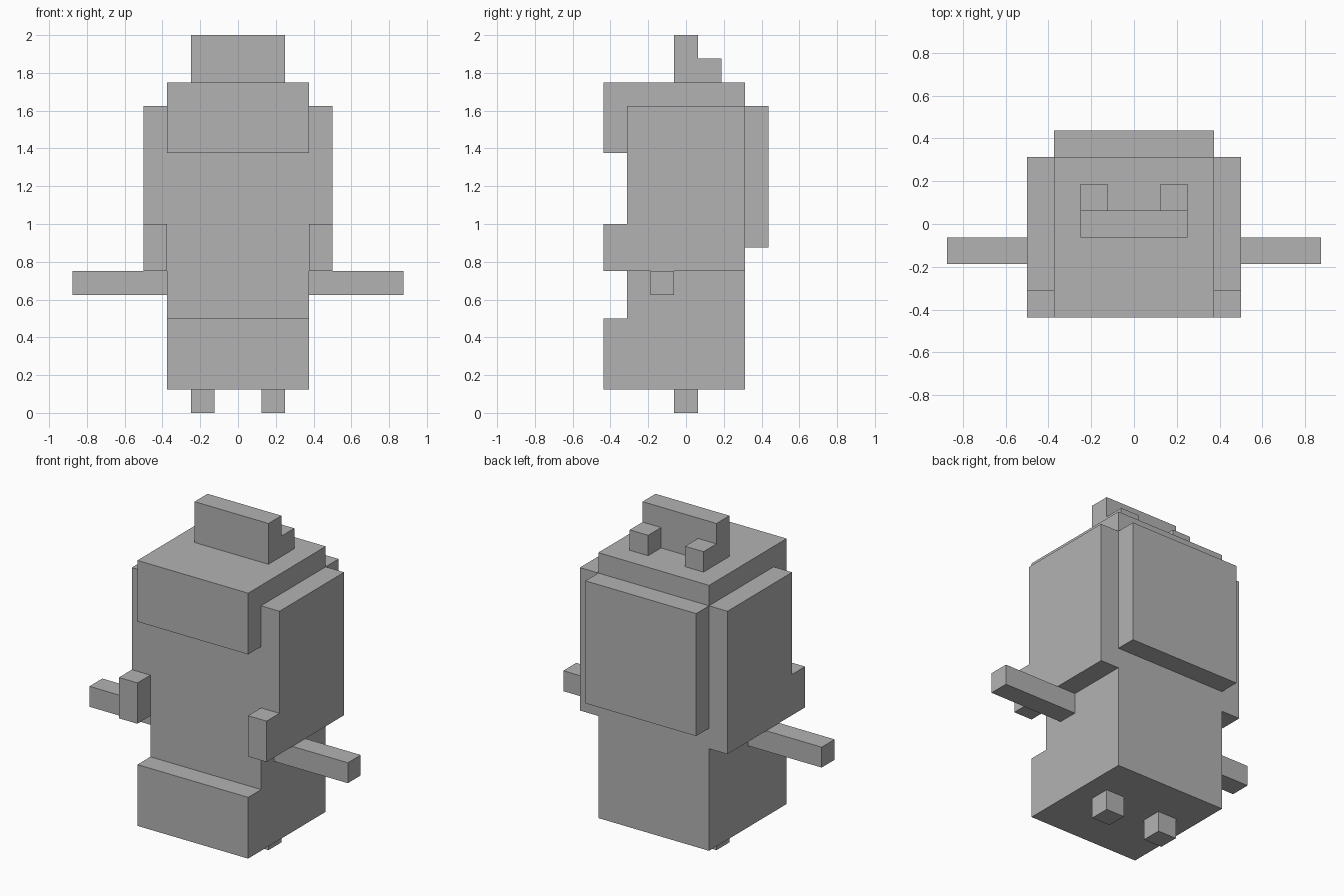
import bpy
import bmesh

cube = bpy.data.objects.get("Cube")
if cube:
    bpy.data.objects.remove(cube, do_unlink=True)

U = 0.125  # one block
grey = bpy.data.materials.new("plain grey")
grey.use_nodes = True
colour = (0.45, 0.45, 0.45, 1.0)
grey.diffuse_color = colour
grey.node_tree.nodes["Principled BSDF"].inputs["Base Color"].default_value = colour


def extrude_profile(name, x0, x1, profile):
    """Extrude a (y, z) outline, given in blocks, from x0 to x1."""
    bm = bmesh.new()
    face = bm.faces.new([bm.verts.new((x0 * U, y * U, z * U)) for y, z in profile])
    result = bmesh.ops.extrude_face_region(bm, geom=[face])
    moved = [g for g in result["geom"] if isinstance(g, bmesh.types.BMVert)]
    bmesh.ops.translate(bm, verts=moved, vec=((x1 - x0) * U, 0, 0))
    bmesh.ops.recalc_face_normals(bm, faces=bm.faces)
    mesh = bpy.data.meshes.new(name)
    bm.to_mesh(mesh)
    bm.free()
    mesh.materials.append(grey)
    obj = bpy.data.objects.new(name, mesh)
    bpy.context.collection.objects.link(obj)
    return obj


def box(name, x0, x1, y0, y1, z0, z1):
    return extrude_profile(name, x0, x1, [(y0, z0), (y1, z0), (y1, z1), (y0, z1)])


def both_sides(name, make):
    """Build a part on the left (+x) and its mirror on the right (-x)."""
    make("left_" + name, 1)
    make("right_" + name, -1)


# Body with overhanging brow and protruding lower belly
extrude_profile("body", -3, 3, [
    (-3.5, 1), (2.5, 1), (2.5, 14), (-3.5, 14),
    (-3.5, 11), (-2.5, 11), (-2.5, 4), (-3.5, 4)])

# Back panel
box("back_panel", -3, 3, 2.5, 3.5, 7, 13)

# Side panels with a small tab reaching forward
panel = [(-3.5, 6), (2.5, 6), (2.5, 13), (-2.5, 13), (-2.5, 8), (-3.5, 8)]
both_sides("side_panel", lambda n, s: extrude_profile(n, 3 * s, 4 * s, panel))

# Arms and feet
both_sides("arm", lambda n, s: box(n, 3 * s, 7 * s, -1.5, -0.5, 5, 6))
both_sides("foot", lambda n, s: box(n, 1 * s, 2 * s, -0.5, 0.5, 0, 1))

# Crest plate with two blocks behind it
box("crest_plate", -2, 2, -0.5, 0.5, 14, 16)
both_sides("crest_block", lambda n, s: box(n, 1 * s, 2 * s, 0.5, 1.5, 14, 15))
